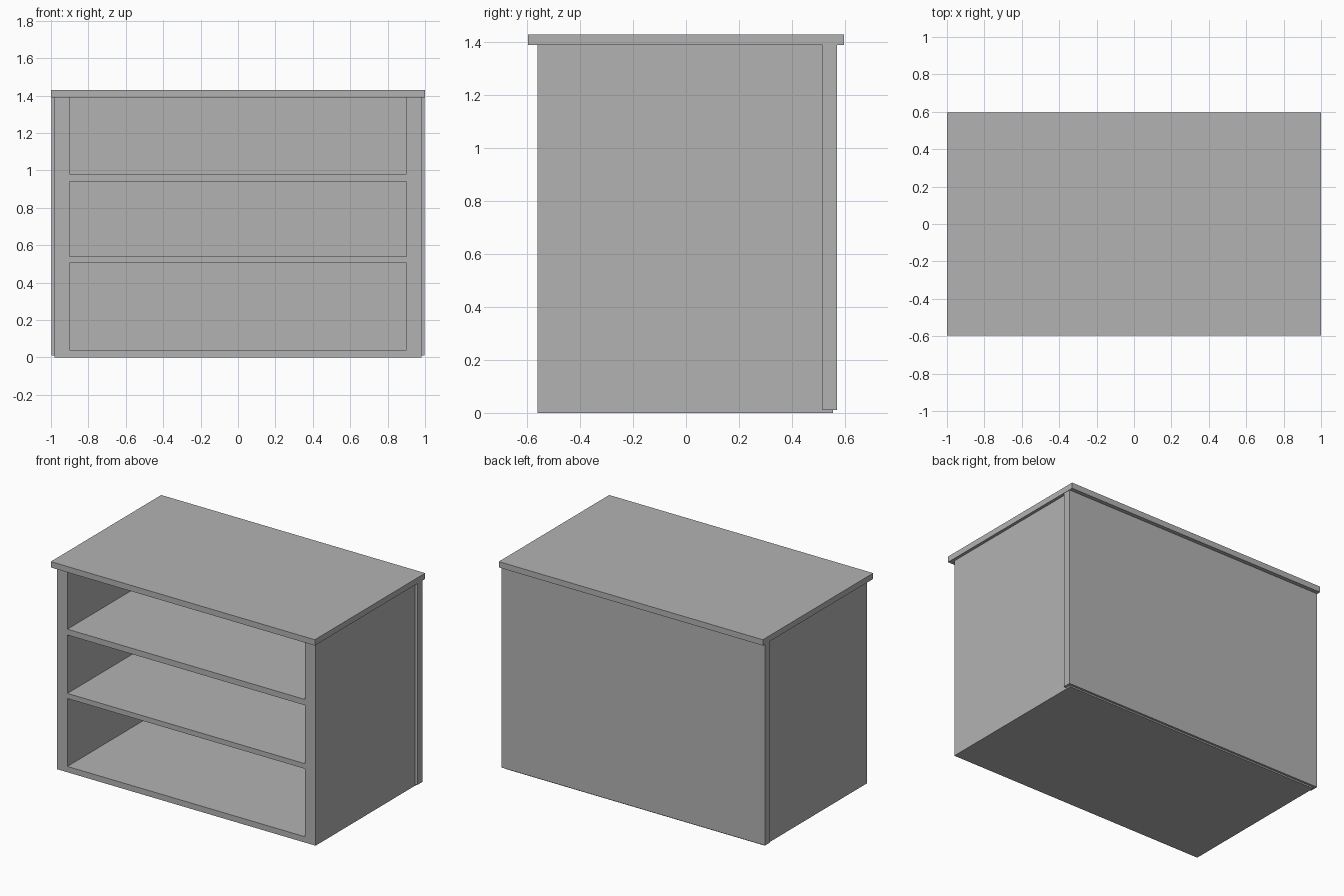
import bpy
import bmesh

cube = bpy.data.objects.get("Cube")
if cube:
    bpy.data.objects.remove(cube, do_unlink=True)

grey = bpy.data.materials.new("plain_grey")
grey.use_nodes = True
grey.diffuse_color = (0.45, 0.45, 0.45, 1)
grey.node_tree.nodes["Principled BSDF"].inputs["Base Color"].default_value = grey.diffuse_color


def add_object(name, bm):
    bmesh.ops.recalc_face_normals(bm, faces=bm.faces)
    mesh = bpy.data.meshes.new(name)
    bm.to_mesh(mesh)
    bm.free()
    mesh.materials.append(grey)
    obj = bpy.data.objects.new(name, mesh)
    bpy.context.collection.objects.link(obj)
    return obj


def box(name, low, high):
    bm = bmesh.new()
    bmesh.ops.create_cube(bm, size=1)
    for v in bm.verts:
        v.co = [(a + b) / 2 + c * (b - a) for a, b, c in zip(low, high, v.co)]
    return add_object(name, bm)


# Carcass: sides, base and two shelves as one frame, extruded front to back
xs = [-0.98, -0.9, 0.9, 0.98]
zs = [0, 0.04, 0.505, 0.54, 0.94, 0.98, 1.39]
front, back = -0.56, 0.555
bm = bmesh.new()
grid = [[bm.verts.new((x, front, z)) for x in xs] for z in zs]
for row in range(len(zs) - 1):
    for col in range(len(xs) - 1):
        is_opening = col == 1 and row % 2 == 1
        if not is_opening:
            bm.faces.new((grid[row][col], grid[row][col + 1],
                          grid[row + 1][col + 1], grid[row + 1][col]))
result = bmesh.ops.extrude_face_region(bm, geom=bm.faces[:], use_keep_orig=True)
moved = [g for g in result["geom"] if isinstance(g, bmesh.types.BMVert)]
bmesh.ops.translate(bm, verts=moved, vec=(0, back - front, 0))
add_object("shelf_carcass", bm)

# Back panel, wider than the carcass and just off the floor
box("back_panel", (-0.998, 0.515, 0.01), (0.998, 0.57, 1.39))

# Overhanging top board
box("top_board", (-1, -0.597, 1.39), (1, 0.597, 1.43))
